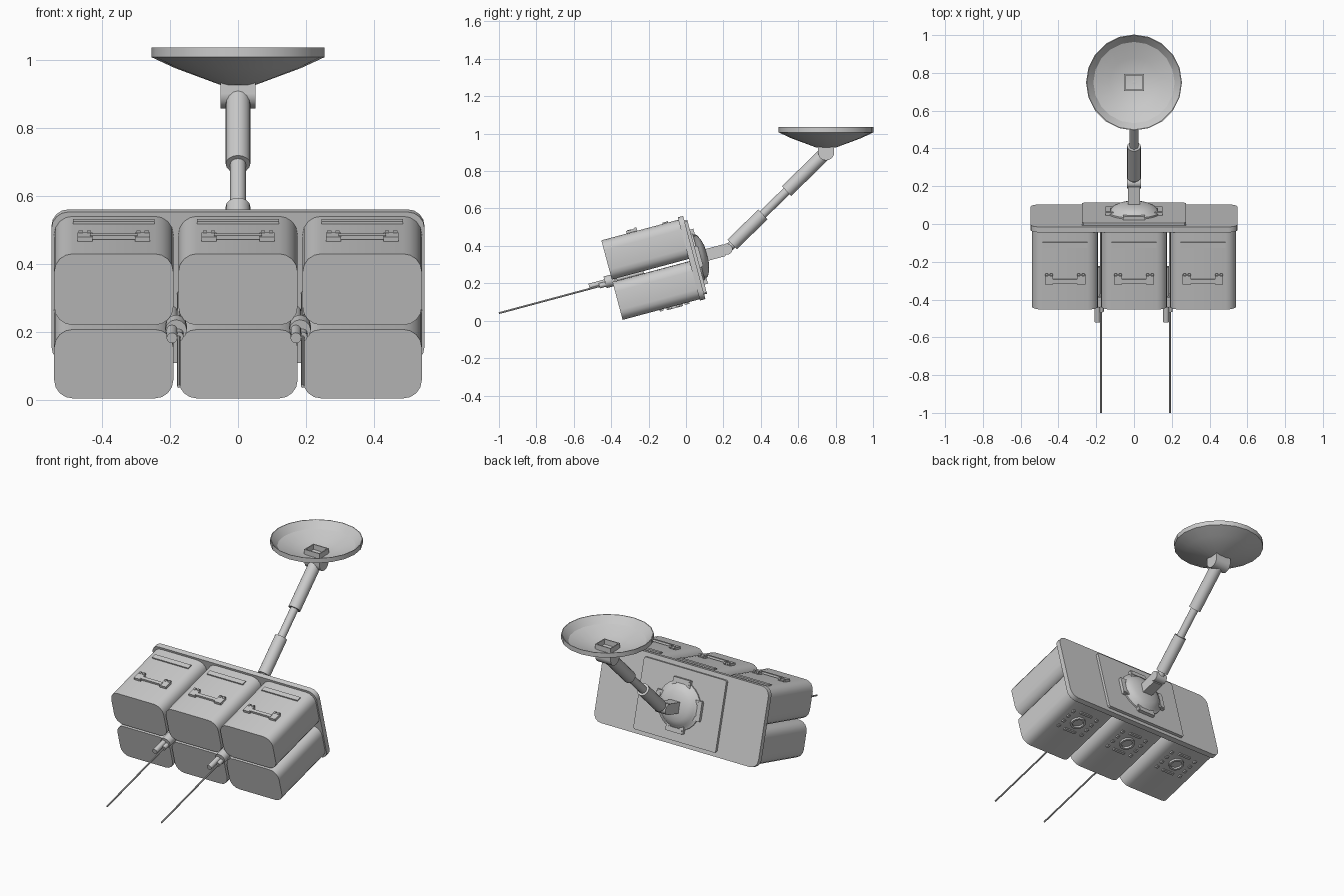
import bpy, bmesh, math
from mathutils import Matrix, Vector

if "Cube" in bpy.data.objects:
    bpy.data.objects.remove(bpy.data.objects["Cube"])

grey = bpy.data.materials.new("light_grey")
grey.diffuse_color = (0.6, 0.6, 0.6, 1)
grey.use_nodes = True
grey.node_tree.nodes["Principled BSDF"].inputs["Base Color"].default_value = grey.diffuse_color

TILT = Matrix.Rotation(math.radians(15), 4, 'X')   # leaning pod frame
FLAT = Matrix.Identity(4)


def finish(name, bm, matrix, angle=35):
    bmesh.ops.recalc_face_normals(bm, faces=bm.faces)
    me = bpy.data.meshes.new(name)
    bm.to_mesh(me)
    bm.free()
    me.transform(matrix)
    me.materials.append(grey)
    ob = bpy.data.objects.new(name, me)
    bpy.context.collection.objects.link(ob)
    bpy.context.view_layer.objects.active = ob
    ob.select_set(True)
    bpy.ops.object.shade_smooth_by_angle(angle=math.radians(angle))
    ob.select_set(False)
    return ob


def box(name, lo, hi, matrix=TILT, round_y=0, segs=4):
    """Box between two corners; round_y rounds the edges running along y."""
    bm = bmesh.new()
    bmesh.ops.create_cube(bm, size=1)
    lo, hi = Vector(lo), Vector(hi)
    for v in bm.verts:
        v.co = [lo[i] + (v.co[i] + 0.5) * (hi[i] - lo[i]) for i in range(3)]
    if round_y:
        edges = [e for e in bm.edges
                 if abs(e.verts[0].co.y - e.verts[1].co.y) > 1e-5]
        bmesh.ops.bevel(bm, geom=edges, offset=round_y, segments=segs,
                        profile=0.5, affect='EDGES')
    return finish(name, bm, matrix)


def lathe(name, profile, matrix, segs=16, angle=35):
    """Spin (radius, height) points round the local z axis."""
    bm = bmesh.new()
    rings = []
    for r, h in profile:
        if r == 0:
            rings.append([bm.verts.new((0, 0, h))])
        else:
            rings.append([bm.verts.new((r * math.cos(a), r * math.sin(a), h))
                          for a in (2 * math.pi * i / segs for i in range(segs))])
    for a, b in zip(rings, rings[1:]):
        for i in range(segs):
            j = (i + 1) % segs
            quad = [a[i % len(a)], a[j % len(a)], b[j % len(b)], b[i % len(b)]]
            bm.faces.new(list(dict.fromkeys(quad)))
    return finish(name, bm, matrix, angle)


def rod(name, p, q, r, matrix=TILT, segs=16):
    p, q = Vector(p), Vector(q)
    d = q - p
    m = matrix @ Matrix.Translation(p) @ d.to_track_quat('Z', 'Y').to_matrix().to_4x4()
    return lathe(name, [(0, 0), (r, 0), (r, d.length), (0, d.length)], m, segs)


# Six rounded storage pods, in two rows of three
TOP, BOTTOM = 0.532, 0.092
for cx in (-0.365, 0, 0.365):
    box("upper_pod", (cx - 0.175, -0.326, 0.315), (cx + 0.175, 0.11, TOP), round_y=0.055)
    box("lower_pod", (cx - 0.175, -0.326, BOTTOM), (cx + 0.175, 0.11, 0.302), round_y=0.055)
    # Handle and label strip on top
    for s in (-1, 1):
        box("handle_foot", (cx + s * 0.085 - 0.022, -0.185, TOP - 0.002),
            (cx + s * 0.085 + 0.022, -0.135, TOP + 0.014))
        for dx in (-0.012, 0.012):
            rod("handle_knuckle", (cx + s * 0.085 + dx - 0.006, -0.135, TOP + 0.01),
                (cx + s * 0.085 + dx + 0.006, -0.135, TOP + 0.01), 0.01, segs=8)
    box("handle_bar", (cx - 0.07, -0.178, TOP + 0.004), (cx + 0.07, -0.158, TOP + 0.016))
    box("label_strip", (cx - 0.12, 0.013, TOP - 0.002), (cx + 0.12, 0.044, TOP + 0.007))
    # Round port and studs underneath
    lathe("port_ring", [(0.032, 0), (0.032, 0.012), (0.044, 0.012), (0.044, -0.002)],
          TILT @ Matrix.Translation((cx, -0.04, BOTTOM)) @ Matrix.Rotation(math.pi, 4, 'X'), 20)
    for s in (-1, 1):
        for k in range(4):
            y = -0.11 + 0.045 * k
            box("port_stud", (cx + s * 0.085 - 0.008, y - 0.009, BOTTOM - 0.009),
                (cx + s * 0.085 + 0.008, y + 0.009, BOTTOM + 0.002))
        box("port_bar", (cx - 0.04, -0.04 + s * 0.075 - 0.007, BOTTOM - 0.009),
            (cx + 0.04, -0.04 + s * 0.075 + 0.007, BOTTOM + 0.002))

# Backing plates
box("back_plate", (-0.548, 0.1, 0.085), (0.548, 0.13, 0.545), round_y=0.05)
box("mount_plate", (-0.275, 0.125, 0.11), (0.275, 0.146, 0.52), round_y=0.008, segs=1)

# Swivel dome with four clamps
HUB = 0.313
lathe("swivel_dome", [(0.14, -0.01), (0.14, 0.008), (0.125, 0.014), (0.112, 0.03),
                      (0.085, 0.043), (0.05, 0.052), (0, 0.055)],
      TILT @ Matrix.Translation((0, 0.146, HUB)) @ Matrix.Rotation(-math.pi / 2, 4, 'X'), 28)
for k in range(4):
    turn = (TILT @ Matrix.Translation((0, 0, HUB))
            @ Matrix.Rotation(k * math.pi / 2, 4, 'Y'))
    box("dome_clamp", (-0.05, 0.14, 0.125), (0.05, 0.165, 0.152), turn)
    for s in (-1, 1):
        box("clamp_ear", (s * 0.045 - 0.013, 0.14, 0.108), (s * 0.045 + 0.013, 0.163, 0.15), turn)

# Neck and elbow joint
box("neck", (-0.032, 0.17, HUB - 0.034), (0.032, 0.295, HUB + 0.03))
rod("elbow_joint", (-0.036, 0.31, HUB), (0.036, 0.31, HUB), 0.03)

# Telescopic arm
ELBOW, WRIST = Vector((0, 0.221, 0.382)), Vector((0, 0.749, 0.9))


def along(t):
    return ELBOW.lerp(WRIST, t)


rod("arm_lower_sleeve", along(0.05), along(0.36), 0.036, FLAT)
rod("arm_inner_rod", along(0.0), along(0.98), 0.023, FLAT)
rod("arm_upper_sleeve", along(0.6), along(0.98), 0.036, FLAT)

# Wrist joint under the dish
rod("wrist_joint", (-0.051, 0.749, 0.9), (0.051, 0.749, 0.9), 0.043, FLAT, 20)
box("wrist_block", (-0.051, 0.706, 0.9), (0.051, 0.792, 0.94), FLAT)

# Dish, with an open socket in the middle
lathe("dish", [(0, 0.925), (0.05, 0.925), (0.185, 0.975), (0.254, 1.007), (0.254, 1.035),
               (0.25, 1.035), (0.215, 0.995), (0.13, 0.962), (0.06, 0.945), (0, 0.942)],
      Matrix.Translation((0, 0.749, 0)), 20, 25)
for s in (-1, 1):
    y, x = 0.749 + s * 0.041, s * 0.049
    box("socket_wall", (-0.052, y - 0.003, 0.935), (0.052, y + 0.003, 0.975), FLAT)
    box("socket_side", (x - 0.003, 0.71, 0.935), (x + 0.003, 0.788, 0.975), FLAT)

# Antennas between the pods, each with a short holder tube
for cx in (-0.182, 0.182):
    rod("antenna", (cx + 0.008, 0.1, 0.298), (cx + 0.008, -0.956, 0.298), 0.005, segs=8)
    rod("antenna_socket", (cx + 0.008, -0.3, 0.3), (cx + 0.008, -0.4, 0.3), 0.014, segs=12)
    rod("holder_tube", (cx - 0.012, -0.15, 0.31), (cx - 0.012, -0.453, 0.31), 0.016, segs=12)
    rod("holder_collar", (cx, -0.31, 0.31), (cx, -0.365, 0.31), 0.032, segs=12)
